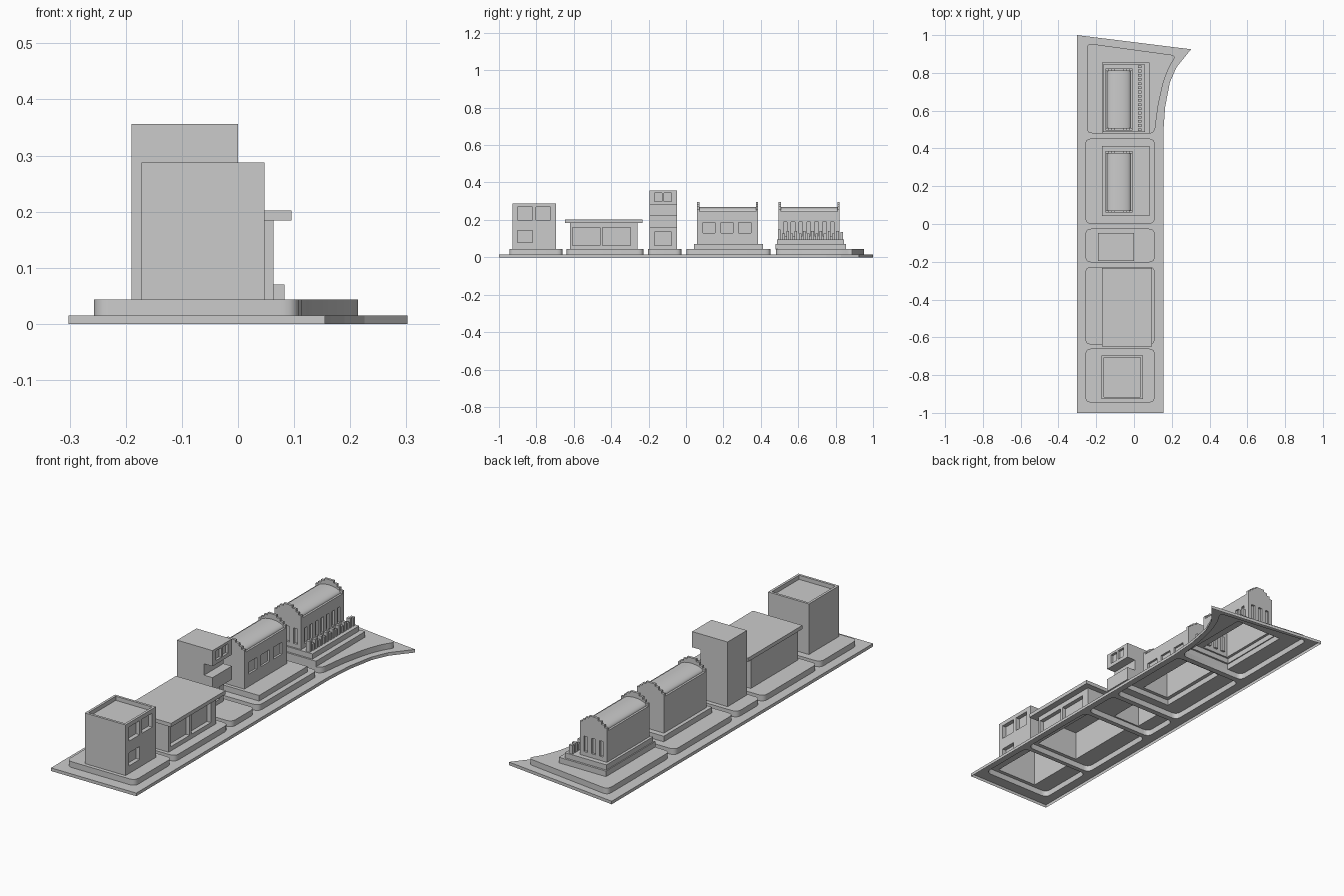
import bpy, bmesh, math
from mathutils import Vector

if "Cube" in bpy.data.objects:
    bpy.data.objects.remove(bpy.data.objects["Cube"])


def finish(bm, name, smooth=False):
    bmesh.ops.remove_doubles(bm, verts=bm.verts, dist=1e-5)
    bmesh.ops.recalc_face_normals(bm, faces=bm.faces)
    me = bpy.data.meshes.new(name)
    bm.to_mesh(me)
    bm.free()
    ob = bpy.data.objects.new(name, me)
    bpy.context.collection.objects.link(ob)
    if smooth:
        bpy.ops.object.select_all(action='DESELECT')
        ob.select_set(True)
        bpy.context.view_layer.objects.active = ob
        bpy.ops.object.shade_smooth_by_angle(angle=math.radians(35))
    return ob


def face(bm, pts, holes=()):
    """Flat face with optional holes."""
    if not holes:
        bm.faces.new([bm.verts.new(p) for p in pts])
        return
    edges = []
    for loop in [pts, *holes]:
        vs = [bm.verts.new(p) for p in loop]
        edges += [bm.edges.new((a, b)) for a, b in zip(vs, vs[1:] + vs[:1])]
    bmesh.ops.triangle_fill(bm, use_beauty=True, use_dissolve=False, edges=edges)


def recessed(bm, pts, holes, push):
    """Flat face whose holes are pushed inwards as shallow panels."""
    face(bm, pts, holes)
    for h in holes:
        back = [p + push for p in h]
        for i in range(len(h)):
            j = (i + 1) % len(h)
            face(bm, [h[i], h[j], back[j], back[i]])
        face(bm, back)


def rect(x0, x1, y0, y1):
    return [(x0, y0), (x1, y0), (x1, y1), (x0, y1)]


def rounded(pts, r, n=5):
    out = []
    P = [Vector(p) for p in pts]
    for i, b in enumerate(P):
        a, c = P[i - 1], P[(i + 1) % len(P)]
        s = b + (a - b).normalized() * min(r, (a - b).length * .45)
        e = b + (c - b).normalized() * min(r, (c - b).length * .45)
        for k in range(n):
            t = k / (n - 1)
            q = s * (1 - t) ** 2 + b * (2 * t * (1 - t)) + e * t * t
            out.append((q.x, q.y))
    return out


def tier(name, outline, z0, z1, holes=(), smooth=False):
    """Platform, open below, with openings where the next level stands."""
    bm = bmesh.new()
    lo = [Vector((x, y, z0)) for x, y in outline]
    hi = [Vector((x, y, z1)) for x, y in outline]
    for i in range(len(lo)):
        j = (i + 1) % len(lo)
        face(bm, [lo[i], lo[j], hi[j], hi[i]])
    face(bm, hi, [[Vector((x, y, z1)) for x, y in h] for h in holes])
    return finish(bm, name, smooth)


def prism(bm, profile, y0, y1, panels={}, ends=(), depth=.012, closed=False):
    """x-z profile run along y; panels[i] are recesses in profile side i."""
    n = len(profile)
    for i in range(n if closed else n - 1):
        (ax, az), (bx, bz) = profile[i], profile[(i + 1) % n]
        quad = [Vector(p) for p in ((ax, y0, az), (bx, y0, bz), (bx, y1, bz), (ax, y1, az))]
        if i in panels:
            upright = abs(ax - bx) < 1e-6
            holes = [[Vector((ax, y, t) if upright else (t, y, az)) for y, t in rect(*h)]
                     for h in panels[i]]
            recessed(bm, quad, holes, Vector((az - bz, 0, bx - ax)).normalized() * depth)
        else:
            face(bm, quad)
    for y, s in ((y0, 1), (y1, -1)):
        recessed(bm, [Vector((x, y, z)) for x, z in profile],
                 [[Vector((x, y, z)) for x, z in rect(*h)] for h in ends],
                 Vector((0, s * depth, 0)))


def solid(name, profile, y0, y1, smooth=False, **kw):
    bm = bmesh.new()
    prism(bm, profile, y0, y1, **kw)
    return finish(bm, name, smooth)


def box(x0, x1, z0, z1):
    return [(x1, z0), (x1, z1), (x0, z1), (x0, z0)]


G, P, T = .015, .043, .07   # street, pavement and plinth heights

# Street slab with openings for the five pavements
pads = [rounded(rect(-.257, .109, a, b), .03) for a, b in
        ((-.945, -.66), (-.638, -.227), (-.203, -.025), (.002, .452))]
pads.append(rounded([(-.25, .48), (.109, .48), (.128, .63), (.155, .75),
                     (.185, .83), (.225, .892), (-.25, .957)], .03))
street = [(-.302, -1), (.155, -1), (.155, .48), (.165, .62), (.19, .75),
          (.225, .83), (.302, .925), (-.302, 1)]
tier("street", street, 0, G, pads)

# Pavements
plots = [rect(-.172, .047, -.927, -.695), rect(-.165, .063, -.62, -.26),
         rect(-.19, -.045, -.195, -.047), rect(-.17, .083, .043, .413),
         rect(-.17, .083, .478, .855)]
for i, (pad, plot) in enumerate(zip(pads, plots)):
    tier(f"pavement_{i + 1}", pad, G, P, [plot], True)

# Cube house with sunken roof and three windows
solid("cube_house", box(-.172, .047, P, .288), -.927, -.695, depth=.02, panels={
    0: [(-.9, -.82, .2, .268), (-.802, -.724, .2, .268), (-.9, -.82, .08, .143)],
    1: [(-.915, -.707, -.16, .035)]})

# Low shop with wide windows and overhanging roof
solid("shop_walls", box(-.165, .063, P, .19), -.62, -.26, depth=.02, panels={
    0: [(-.607, -.46, .064, .16), (-.446, -.298, .064, .16)]})
solid("shop_roof", box(-.17, .095, .184, .202), -.648, -.232, closed=True)

# Tower with a projecting balcony
tower = [(-.045, P), (-.045, .16), (0, .16), (0, .225), (-.045, .225), (-.045, .28),
         (0, .28), (0, .356), (-.19, .356), (-.19, P)]
solid("tower", tower, -.195, -.047, panels={
    0: [(-.168, -.077, .064, .134)],
    6: [(-.168, -.128, .298, .344), (-.117, -.077, .298, .344)]})


# Barrel-roofed halls with stepped gables
def hall(name, z0, y0, y1, panels, ends=()):
    cx, w, e = -.08, .072, .245
    arc = [(cx + .062 * math.cos(math.pi * k / 20), e + .024 * math.sin(math.pi * k / 20))
           for k in range(21)]
    prof = [(cx + w, z0), (cx + w, e), *arc, (cx - w, e), (cx - w, z0)]
    solid(name, prof, y0, y1, True, panels=panels, ends=ends, depth=.01)
    half = [(w, e), (w, .259), (.058, .259), (.058, .271), (.043, .271), (.043, .284),
            (.024, .284), (.024, .295)]
    steps = [(cx + x, z) for x, z in half] + [(cx - x, z) for x, z in reversed(half)]
    for tag, a in (("front", y0), ("back", y1 - .012)):
        solid(f"{name}_{tag}_gable", steps, a, a + .012, closed=True)


tier("hall_plinth", plots[3], P, T, [rect(-.152, -.008, .06, .386)])
hall("plain_hall", T, .06, .386,
     {0: [(a, a + .066, .13, .187) for a in (.09, .186, .282)]})

tier("slotted_hall_plinth", plots[4], P, T, [rect(-.165, .058, .487, .845)])
tier("slotted_hall_step", rect(-.165, .058, .487, .845), T, .095,
     [rect(-.152, -.008, .495, .822)])
slots = [(.52 + .042 * k, .54 + .042 * k, .115, .19) for k in range(7)]
hall("slotted_hall", .095, .495, .822, {0: slots, 24: slots},
     [(-.132 + .042 * k, -.112 + .042 * k, .115, .19) for k in range(3)])

# Row of plain upright slats in front of the slotted hall
bm = bmesh.new()
for k in range(16):
    y = .492 + .0222 * k
    top = .14 - .012 * (k % 2) + (.008 if k in (0, 15) else 0)
    prism(bm, box(.02, .04, .095, top), y, y + .014, closed=True)
finish(bm, "slat_row")
